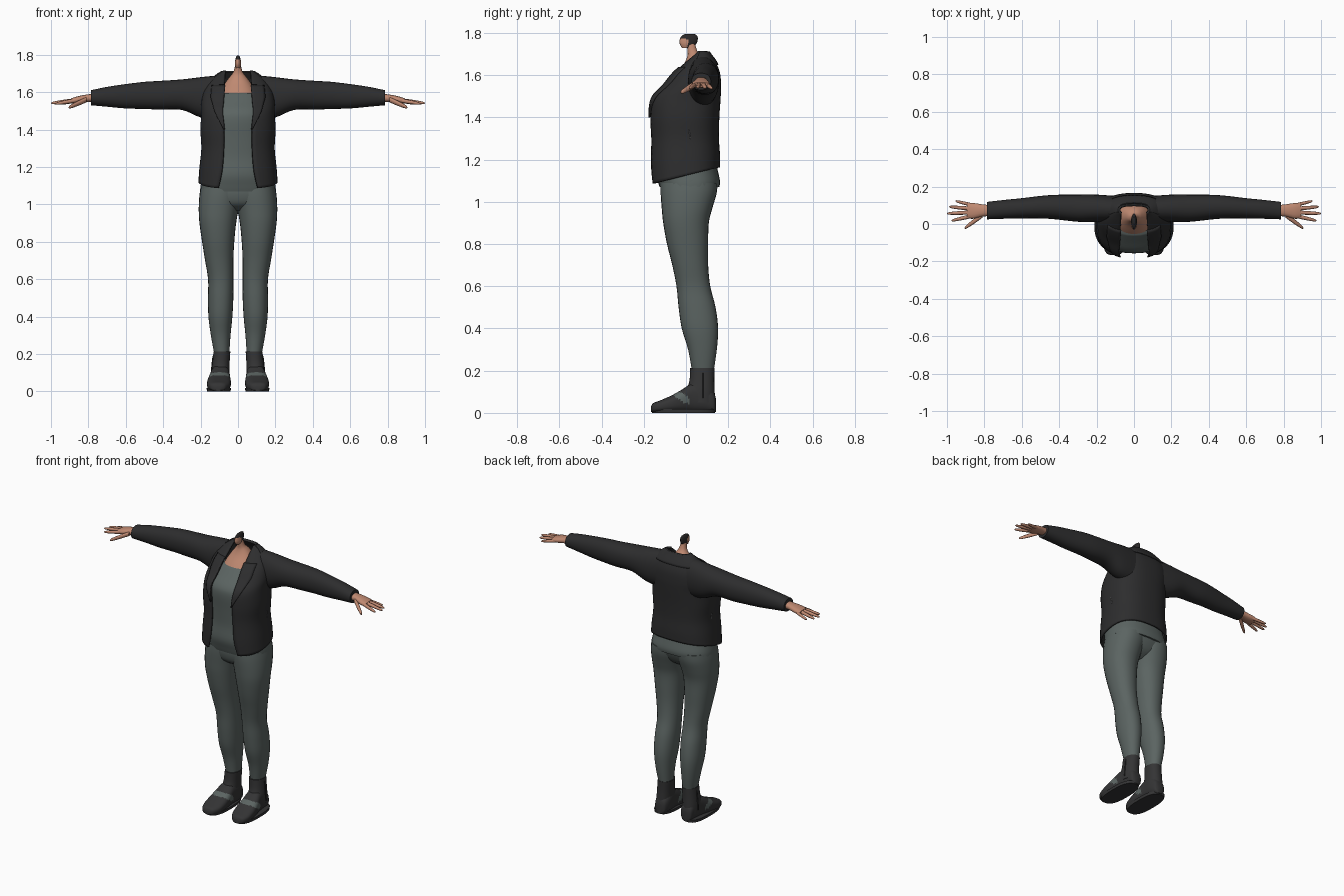
import bpy, bmesh, math


def material(name, rgb):
    m = bpy.data.materials.new(name)
    m.diffuse_color = (*rgb, 1)
    return m


JACKET = material("black_leather", (0.026, 0.026, 0.027))
GREY = material("grey_cloth", (0.105, 0.128, 0.122))
SKIN = material("skin", (0.52, 0.25, 0.165))
HAIR = material("dark_hair", (0.022, 0.02, 0.02))
BOOT = material("boot_leather", (0.034, 0.034, 0.035))
METAL = material("zip_metal", (0.16, 0.16, 0.165))


def smooth_rows(rows, steps):
    """Catmull-Rom interpolation of a list of rows."""
    out = []
    for i in range(len(rows) - 1):
        p0, p1 = rows[max(i - 1, 0)], rows[i]
        p2, p3 = rows[i + 1], rows[min(i + 2, len(rows) - 1)]
        for s in range(steps):
            t = s / steps
            out.append([0.5 * (2 * b + (c - a) * t + (2 * a - 5 * b + 4 * c - d) * t * t
                               + (3 * b - a - 3 * c + d) * t ** 3)
                        for a, b, c, d in zip(p0, p1, p2, p3)])
    out.append(list(rows[-1]))
    return out


def power(v, e):
    return math.copysign(abs(v) ** e, v)


def finish(name, bm, mats, mirror=False, thick=0, rule=None):
    bmesh.ops.recalc_face_normals(bm, faces=bm.faces)
    if rule:
        for f in bm.faces:
            f.material_index = rule(f.calc_center_median())
    me = bpy.data.meshes.new(name)
    bm.to_mesh(me)
    bm.free()
    for m in mats:
        me.materials.append(m)
    ob = bpy.data.objects.new(name, me)
    bpy.context.collection.objects.link(ob)
    bpy.context.view_layer.objects.active = ob
    ob.select_set(True)
    bpy.ops.object.shade_smooth_by_angle(angle=math.radians(50))
    ob.select_set(False)
    if thick:
        mod = ob.modifiers.new("thickness", 'SOLIDIFY')
        mod.thickness, mod.offset = thick, 0
    if mirror:
        ob.modifiers.new("mirror", 'MIRROR').use_mirror_merge = False
    return ob


def loft(name, axis, rows, mats, e=1.0, n=28, steps=4, mirror=False, rule=None):
    """Closed body from rows (position, u0, u1, v0, v1) along an axis."""
    bm = bmesh.new()
    rings = []
    for a, u0, u1, v0, v1 in smooth_rows(rows, steps):
        ring = []
        for k in range(n):
            t = 2 * math.pi * k / n
            u = (u0 + u1) / 2 + (u1 - u0) / 2 * power(math.sin(t), e)
            v = (v0 + v1) / 2 - (v1 - v0) / 2 * power(math.cos(t), e)
            ring.append(bm.verts.new({'x': (a, u, v), 'y': (u, a, v), 'z': (u, v, a)}[axis]))
        rings.append(ring)
    for r, q in zip(rings, rings[1:]):
        for k in range(n):
            bm.faces.new((r[k], r[k - 1], q[k - 1], q[k]))
    bm.faces.new(rings[0])
    bm.faces.new(rings[-1])
    return finish(name, bm, mats, mirror, 0, rule)


def sheet(name, grid, mats, mirror=False, thick=0.01):
    """Open surface from a grid of points."""
    bm = bmesh.new()
    g = [[bm.verts.new(p) for p in row] for row in grid]
    for r, q in zip(g, g[1:]):
        for k in range(len(r) - 1):
            bm.faces.new((r[k], r[k + 1], q[k + 1], q[k]))
    return finish(name, bm, mats, mirror, thick)


# trousers
loft("leg", 'z', [(.19, .047, .125, .03, .13), (.3, .04, .145, .01, .146), (.4, .03, .158, -.02, .152),
                  (.5, .025, .16, -.035, .14), (.6, .025, .16, -.045, .115), (.7, .025, .176, -.065, .105),
                  (.8, .02, .192, -.09, .105), (.9, .01, .206, -.108, .108), (.97, -.003, .21, -.115, .125),
                  (1.04, -.02, .207, -.12, .145), (1.09, -.03, .2, -.12, .15)], [GREY], e=.92, mirror=True)
loft("hips", 'z', [(.965, -.06, .06, -.05, .06), (1.0, -.17, .17, -.1, .11),
                   (1.05, -.2, .2, -.118, .14), (1.1, -.2, .2, -.12, .155)], [GREY], e=.9)

# shirt
loft("shirt", 'z', [(1.07, -.203, .203, -.125, .158), (1.1, -.2, .2, -.135, .161), (1.16, -.188, .188, -.15, .148),
                    (1.25, -.17, .17, -.145, .13), (1.35, -.165, .165, -.15, .13), (1.45, -.17, .17, -.157, .14),
                    (1.5, -.165, .165, -.145, .14), (1.55, -.15, .15, -.1, .13),
                    (1.595, -.12, .12, -.058, .12)], [GREY], e=.82)

# open jacket body: rows of (z, half width, front y, back y, half opening)
JACKET_ROWS = [(1.125, .206, -.165, .155, .105), (1.2, .2, -.168, .155, .085), (1.3, .19, -.165, .15, .075),
               (1.4, .195, -.169, .152, .075), (1.49, .19, -.16, .158, .085), (1.55, .19, -.105, .16, .08),
               (1.61, .175, -.055, .155, .075), (1.66, .14, 0, .135, .07), (1.695, .1, .04, .11, .068),
               (1.71, .075, .05, .1, .066)]
BODY = smooth_rows(JACKET_ROWS, 4)
E = .8


def arc(row, start=None, grow=0, n=44):
    z, rx, y0, y1, gap = row
    a0 = math.asin(min(1, gap / rx) ** (1 / E)) if start is None else start
    pts = []
    for k in range(n + 1):
        t = a0 + (2 * math.pi - 2 * a0) * k / n
        y = (y0 + y1) / 2 - ((y1 - y0) / 2 + grow) * power(math.cos(t), E)
        hem = .04 * y / .16 * max(0, (1.3 - z) / .175)
        pts.append(((rx + grow) * power(math.sin(t), E), y, z + hem))
    return pts


sheet("jacket_body", [arc(r) for r in BODY], [JACKET], thick=.012)
sheet("collar", [arc(r, math.radians(75), .01) for r in BODY if 1.645 < r[0]], [JACKET], thick=.008)


# lapels lie on the jacket front
def lapel_row(r):
    z, rx, y0, y1, gap = r
    wide = .065 * max(0, min(1, (z - 1.4) / .17)) + .006
    row = []
    for k in range(6):
        x = gap - .004 + wide * k / 5
        c = max(0, 1 - min(1, x / rx) ** (2 / E)) ** (E / 2)
        row.append((x, (y0 + y1) / 2 - (y1 - y0) / 2 * c - .011, z))
    return row


sheet("lapel", [lapel_row(r) for r in BODY if 1.4 <= r[0] <= 1.645], [JACKET], mirror=True, thick=.008)
loft("pocket_zip", 'z', [(1.285, .186, .195, .02, .026), (1.335, .187, .197, .012, .018),
                         (1.375, .188, .198, .004, .01)], [METAL], n=8, mirror=True)

# sleeves with cuffs
loft("sleeve", 'x', [(.1, .01, .15, 1.45, 1.69), (.2, .01, .157, 1.465, 1.68), (.3, .012, .157, 1.505, 1.668),
                     (.42, .025, .156, 1.507, 1.66), (.5, .03, .15, 1.51, 1.655), (.6, .03, .138, 1.513, 1.643),
                     (.7, .028, .128, 1.522, 1.628), (.787, .025, .118, 1.53, 1.61)], [JACKET], e=.92, mirror=True)

# hands
loft("palm", 'x', [(.76, .042, .1, 1.548, 1.592), (.81, .04, .105, 1.547, 1.587), (.86, .028, .112, 1.54, 1.577),
                   (.893, .032, .11, 1.541, 1.566)], [SKIN], e=.85, n=16, mirror=True)
for name, base, tip, r in [("little_finger", (.86, .1, 1.555), (.955, .123, 1.537), .0095),
                           ("ring_finger", (.87, .082, 1.557), (.988, .092, 1.54), .0105),
                           ("middle_finger", (.87, .062, 1.557), (1.0, .056, 1.541), .0105),
                           ("index_finger", (.87, .042, 1.555), (.975, .018, 1.538), .0105),
                           ("thumb", (.81, .048, 1.56), (.905, -.022, 1.518), .014)]:
    rows = []
    for t, s in [(0, 1), (.35, 1), (.7, .85), (.93, .6), (1, .15)]:
        x, y, z = (a + (b - a) * t for a, b in zip(base, tip))
        rows.append((x, y - r * s, y + r * s, z - r * s, z + r * s))
    loft(name, 'x', rows, [SKIN], n=12, steps=2, mirror=True)

# upper chest, neck and small narrow head
loft("chest_and_neck", 'z', [(1.52, -.12, .12, -.105, .1), (1.6, -.095, .095, -.05, .11), (1.65, -.068, .068, -.012, .1),
                             (1.685, -.042, .042, .005, .08), (1.71, -.024, .024, .008, .056),
                             (1.75, -.014, .014, .002, .042)], [SKIN], e=.9)
loft("head", 'z', [(1.73, -.012, .012, -.02, .03), (1.75, -.017, .017, -.03, .05), (1.775, -.014, .014, -.028, .056),
                   (1.79, -.009, .009, -.015, .05), (1.796, -.003, .003, 0, .035)], [SKIN, HAIR], n=20,
     rule=lambda c: 1 if c.y > .006 or c.z > 1.777 else 0)


# boots, with a grey strap across the instep
def strap(c):
    along = (c.y + .02) * .58 + (c.z - .075) * .81
    return 1 if abs(along) < .016 and c.z > .045 and c.y < .02 else 0


loft("boot_foot", 'y', [(-.166, .085, .125, .005, .03), (-.155, .065, .148, .003, .046), (-.12, .045, .163, .002, .06),
                        (-.07, .038, .165, .002, .082), (-.02, .04, .158, .002, .11), (.03, .044, .146, .002, .14),
                        (.09, .044, .138, .002, .14), (.13, .055, .13, .002, .1), (.141, .07, .115, .005, .07)],
     [BOOT, GREY], e=.75, n=40, steps=8, mirror=True, rule=strap)
loft("boot_shaft", 'z', [(.05, .046, .142, -.005, .138), (.1, .046, .142, 0, .136), (.15, .045, .137, .016, .134),
                         (.212, .041, .131, .02, .135)], [BOOT], e=.9, mirror=True)
loft("boot_sole", 'z', [(0, .04, .166, -.16, .137), (.018, .037, .168, -.166, .141)], [BOOT], e=.75, steps=1, mirror=True)
loft("boot_zip", 'z', [(.07, .136, .147, .078, .084), (.13, .133, .143, .078, .084), (.19, .126, .1365, .078, .084)],
     [JACKET], n=8, mirror=True)
